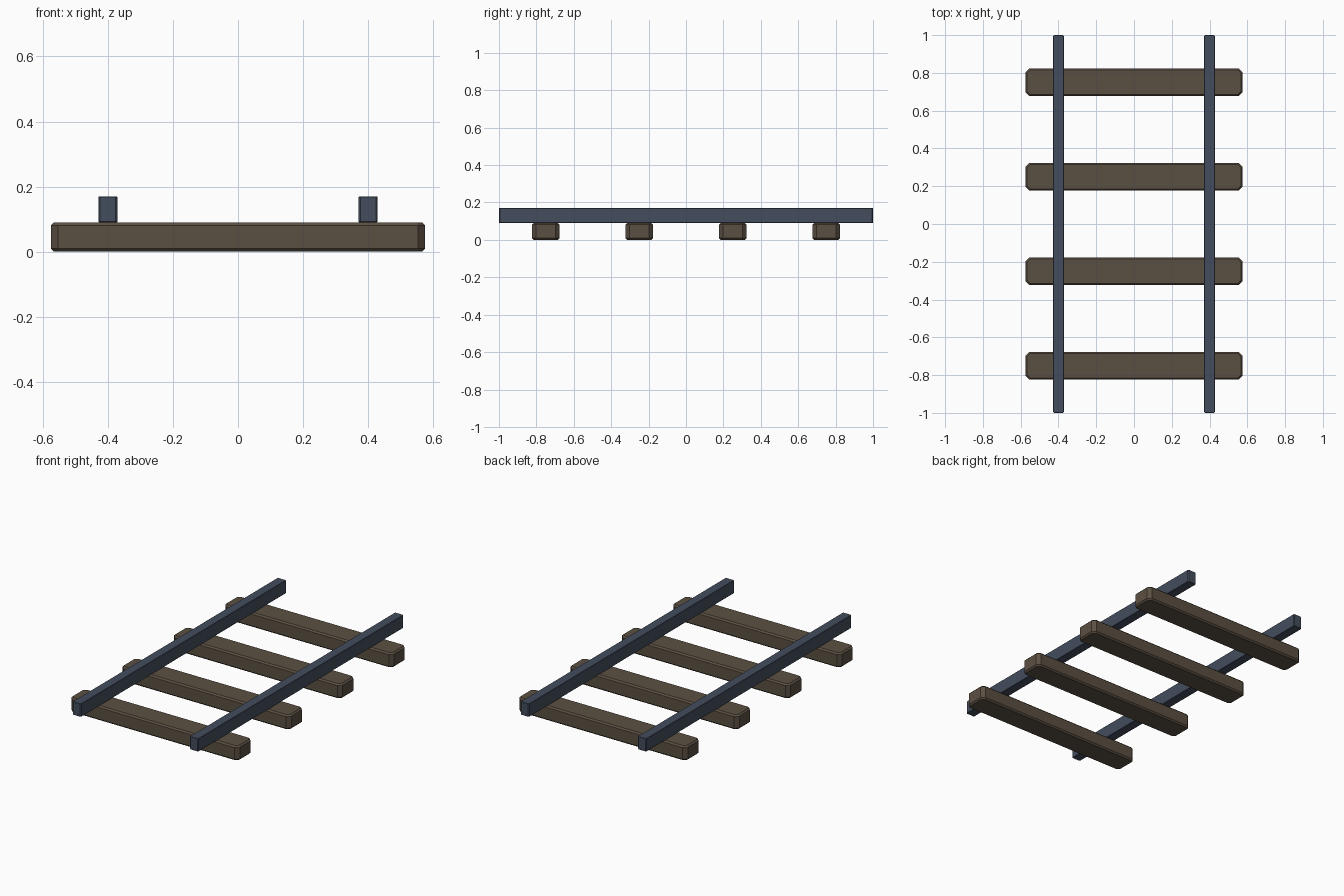
import bpy, bmesh

if "Cube" in bpy.data.objects:
    bpy.data.objects.remove(bpy.data.objects["Cube"])

def material(name, color):
    m = bpy.data.materials.new(name)
    m.diffuse_color = (*color, 1)
    m.use_nodes = True
    m.node_tree.nodes["Principled BSDF"].inputs["Base Color"].default_value = m.diffuse_color
    return m

wood = material("dark_wood", (0.105, 0.08, 0.055))
steel = material("blue_steel", (0.058, 0.075, 0.11))

def chamfered_bar(name, size, centre, corner, edge, mat):
    """Box with chamfered upright corners, then bevelled top and bottom rims."""
    bm = bmesh.new()
    bmesh.ops.create_cube(bm, size=1)
    bmesh.ops.scale(bm, vec=size, verts=bm.verts)
    upright = [e for e in bm.edges
               if abs(e.verts[0].co.z - e.verts[1].co.z) > 1e-5]
    bmesh.ops.bevel(bm, geom=upright, offset=corner, segments=1,
                    affect='EDGES', clamp_overlap=True)
    rims = [e for e in bm.edges
            if abs(e.verts[0].co.z - e.verts[1].co.z) < 1e-5]
    bmesh.ops.bevel(bm, geom=rims, offset=edge, segments=1,
                    affect='EDGES', clamp_overlap=True)
    me = bpy.data.meshes.new(name)
    bm.to_mesh(me)
    bm.free()
    me.materials.append(mat)
    ob = bpy.data.objects.new(name, me)
    ob.location = centre
    bpy.context.collection.objects.link(ob)
    return ob

# Four wooden sleepers
for i in range(4):
    chamfered_bar(f"sleeper_{i + 1}", (1.15, 0.146, 0.09),
                  (0, -0.75 + 0.5 * i, 0.045), 0.021, 0.009, wood)

# Two steel rails resting on the sleepers
for side, x in (("left", -0.4), ("right", 0.4)):
    chamfered_bar(f"rail_{side}", (0.058, 2.0, 0.08),
                  (x, 0, 0.13), 0.005, 0.002, steel)
